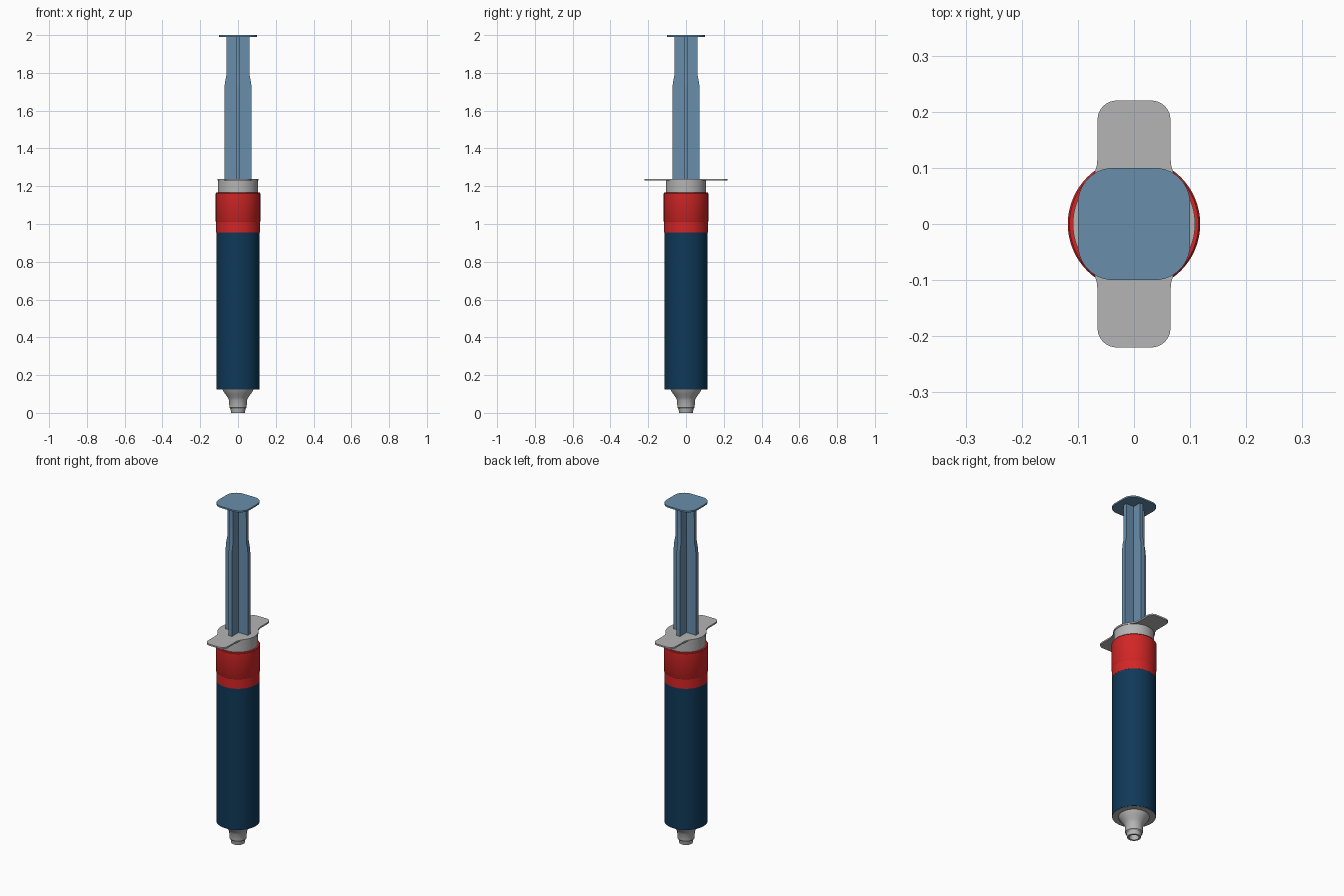
import bpy, bmesh, math
from math import sin, cos, pi, radians

if "Cube" in bpy.data.objects:
    bpy.data.objects.remove(bpy.data.objects["Cube"])


def material(name, rgb):
    m = bpy.data.materials.new(name)
    m.diffuse_color = (*rgb, 1)
    m.use_nodes = True
    m.node_tree.nodes["Principled BSDF"].inputs["Base Color"].default_value = m.diffuse_color
    return m


GREY = material("light grey plastic", (0.46, 0.46, 0.46))
STEEL = material("steel blue plastic", (0.14, 0.27, 0.41))
NAVY = material("navy label", (0.005, 0.040, 0.098))
RED = material("red band", (0.65, 0.019, 0.019))


def finish(name, bm, mat):
    bmesh.ops.recalc_face_normals(bm, faces=bm.faces)
    me = bpy.data.meshes.new(name)
    bm.to_mesh(me)
    bm.free()
    me.materials.append(mat)
    me.shade_smooth()
    me.set_sharp_from_angle(angle=radians(32))
    ob = bpy.data.objects.new(name, me)
    bpy.context.collection.objects.link(ob)
    return ob


def lathe(name, profile, mat, n=64):
    """Revolve (radius, z) points round z; ends are closed with flat faces."""
    bm = bmesh.new()
    rings = [[bm.verts.new((r * cos(2 * pi * i / n), r * sin(2 * pi * i / n), z))
              for i in range(n)] for r, z in profile]
    for a, b in zip(rings, rings[1:]):
        for i in range(n):
            j = (i + 1) % n
            bm.faces.new((a[i], a[j], b[j], b[i]))
    bm.faces.new(rings[0])
    bm.faces.new(rings[-1])
    return finish(name, bm, mat)


def plate(name, quarter, z0, z1, mat):
    """Extrude an outline mirrored from its +x +y quarter."""
    q = quarter
    pts = q + [(-x, y) for x, y in q[::-1]]
    pts += [(-x, -y) for x, y in q] + [(x, -y) for x, y in q[::-1]]
    outline = []
    for p in pts:
        if not outline or math.dist(p, outline[-1]) > 1e-5:
            outline.append(p)
    if math.dist(outline[0], outline[-1]) < 1e-5:
        outline.pop()
    bm = bmesh.new()
    f = bm.faces.new([bm.verts.new((x, y, z0)) for x, y in outline])
    ext = bmesh.ops.extrude_face_region(bm, geom=[f], use_keep_orig=True)
    for v in ext["geom"]:
        if isinstance(v, bmesh.types.BMVert):
            v.co.z = z1
    return finish(name, bm, mat)


def arc(cx, cy, r, a0, a1, n):
    return [(cx + r * cos(radians(a0 + (a1 - a0) * i / n)),
             cy + r * sin(radians(a0 + (a1 - a0) * i / n))) for i in range(n + 1)]


# Nozzle with hollow tip and flared shoulder
lathe("nozzle", [(0.022, 0.05), (0.026, 0.0), (0.036, 0.0), (0.040, 0.022),
                 (0.046, 0.028), (0.047, 0.068), (0.054, 0.080), (0.066, 0.098),
                 (0.078, 0.115), (0.084, 0.130)], GREY)

# Barrel with label, red bands and bare neck
lathe("barrel", [(0.113, 0.124), (0.113, 0.14), (0.106, 0.15), (0.106, 1.232)], GREY)
lathe("label", [(0.115, 0.1255), (0.115, 0.955)], NAVY)
lathe("lower_red_band", [(0.1155, 0.955), (0.1155, 1.012)], RED)
lathe("upper_red_band", [(0.1155, 1.010), (0.118, 1.014), (0.118, 1.162), (0.115, 1.166)], RED)

# Finger flange
flange = arc(0, 0, 0.109, 0, 45, 10)
flange += [(0.070, 0.092), (0.0665, 0.103), (0.065, 0.118)]
flange += arc(0.031, 0.186, 0.034, 0, 90, 8)
plate("finger_flange", flange, 1.230, 1.239, GREY)

# Plunger: two crossed ribs that narrow near the top
for k, name in enumerate(("plunger_rib_x", "plunger_rib_y")):
    half = [(0.072, 1.15), (0.072, 1.72), (0.069, 1.75), (0.062, 1.785), (0.061, 1.993)]
    section = half + [(-w, z) for w, z in half[::-1]]
    t = 0.011
    bm = bmesh.new()
    sides = [[bm.verts.new((w, s, z) if k == 0 else (s, w, z)) for w, z in section]
             for s in (-t, t)]
    for s in sides:
        bm.faces.new(s)
    for i in range(len(section)):
        j = (i + 1) % len(section)
        bm.faces.new((sides[0][i], sides[0][j], sides[1][j], sides[1][i]))
    finish(name, bm, STEEL)

# Thumb rest
plate("thumb_rest", [(0.1, 0.0)] + arc(0.037, 0.037, 0.063, 0, 90, 10) + [(0.0, 0.1)],
      1.991, 2.0, STEEL)
